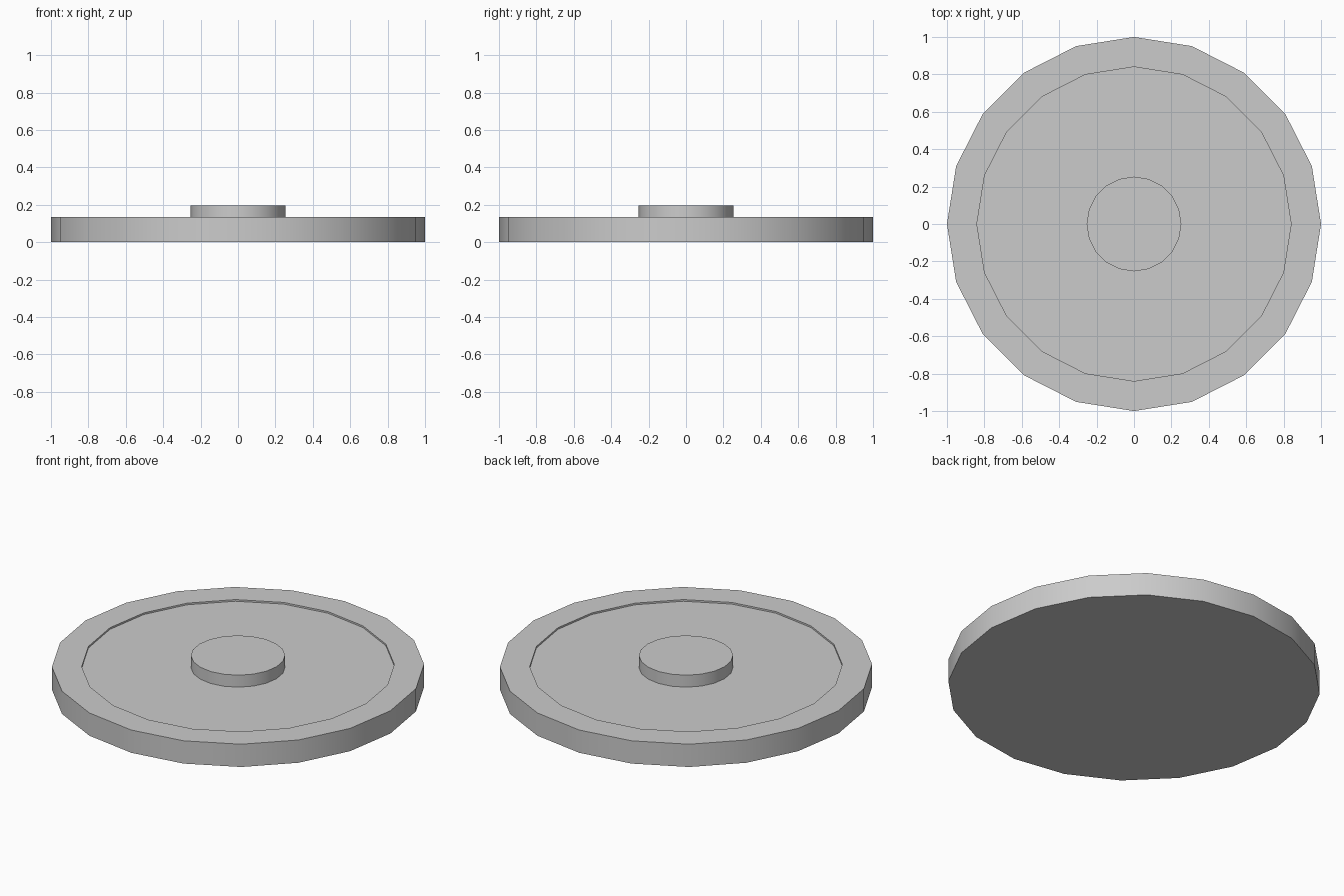
import bpy, bmesh
from math import cos, sin, tau, radians

if "Cube" in bpy.data.objects:
    bpy.data.objects.remove(bpy.data.objects["Cube"])

SIDES = 20


def lathe(name, profile):
    """Revolve (radius, z) points around z and cap both ends."""
    bm = bmesh.new()
    rings = [[bm.verts.new((r * cos(tau * i / SIDES), r * sin(tau * i / SIDES), z))
              for i in range(SIDES)] for r, z in profile]
    for a, b in zip(rings, rings[1:]):
        for i in range(SIDES):
            j = (i + 1) % SIDES
            bm.faces.new((a[i], a[j], b[j], b[i]))
    bm.faces.new(rings[0][::-1])
    bm.faces.new(rings[-1])
    bmesh.ops.recalc_face_normals(bm, faces=bm.faces)
    mesh = bpy.data.meshes.new(name)
    bm.to_mesh(mesh)
    bm.free()
    obj = bpy.data.objects.new(name, mesh)
    bpy.context.collection.objects.link(obj)
    bpy.ops.object.select_all(action='DESELECT')
    obj.select_set(True)
    bpy.context.view_layer.objects.active = obj
    bpy.ops.object.shade_smooth_by_angle(angle=radians(30))
    return obj


# Round plate: raised rim, shallow recessed floor and central hub in one skin
lathe("round_plate_with_hub", [
    (1.0, 0.0), (1.0, 0.135),         # outer wall
    (0.84, 0.135), (0.84, 0.125),     # rim and recess step
    (0.253, 0.125), (0.253, 0.196),   # recessed floor and hub
])
